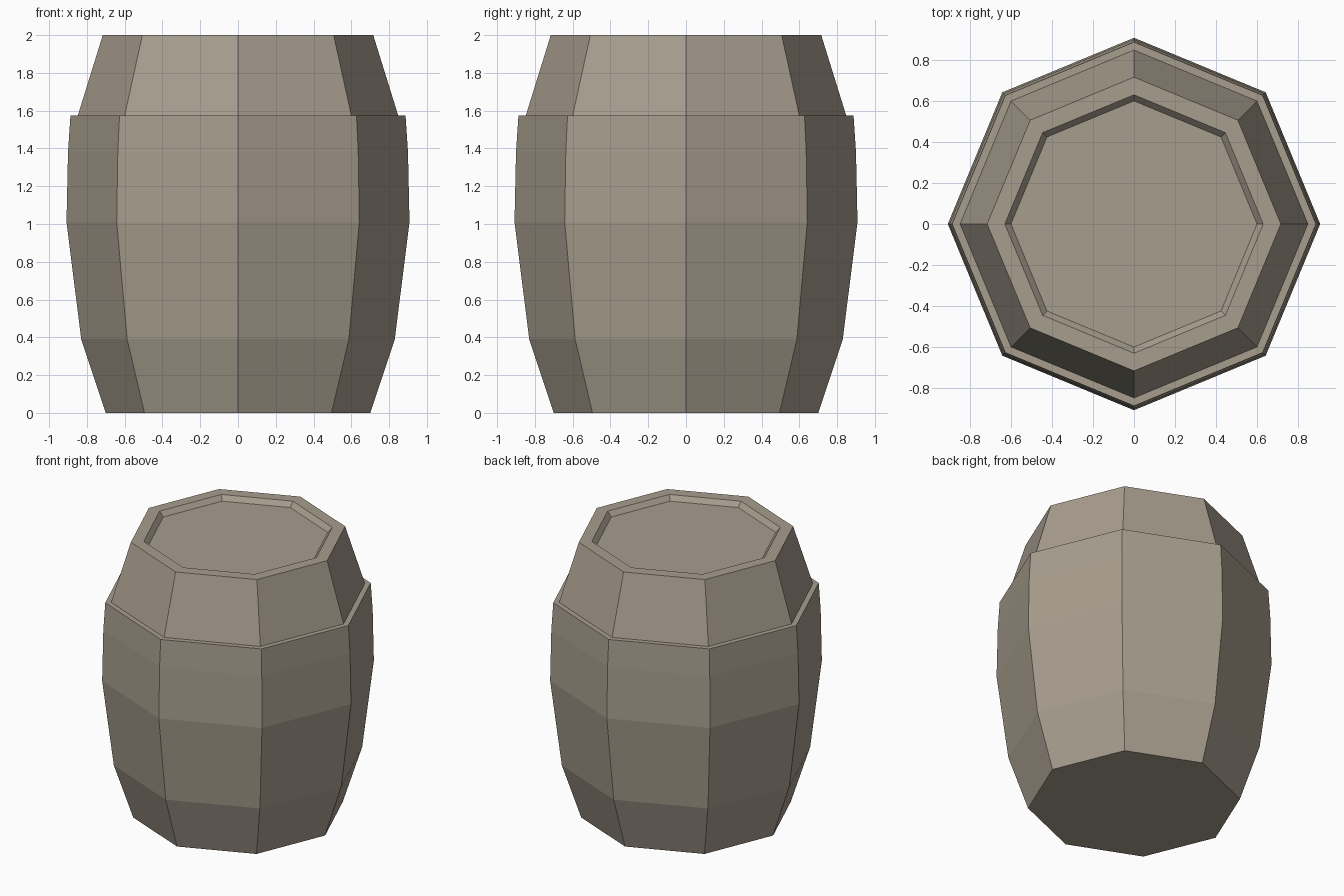
import bpy
import bmesh
from math import cos, sin, tau

if "Cube" in bpy.data.objects:
    bpy.data.objects.remove(bpy.data.objects["Cube"], do_unlink=True)

SIDES = 8

# One weathered wood colour
wood = bpy.data.materials.new("weathered_wood")
wood.use_nodes = True
colour = (0.39, 0.34, 0.27, 1)
wood.diffuse_color = colour
wood.node_tree.nodes["Principled BSDF"].inputs["Base Color"].default_value = colour


def lathe(name, profile):
    """Flat-sided turned solid from (radius, height) points, capped at both ends."""
    bm = bmesh.new()
    rings = [[bm.verts.new((r * cos(tau * i / SIDES), r * sin(tau * i / SIDES), z))
              for i in range(SIDES)] for r, z in profile]
    for low, high in zip(rings, rings[1:]):
        for i in range(SIDES):
            j = (i + 1) % SIDES
            bm.faces.new((low[i], low[j], high[j], high[i]))
    bm.faces.new(rings[0][::-1])
    bm.faces.new(rings[-1])
    bmesh.ops.recalc_face_normals(bm, faces=bm.faces)
    mesh = bpy.data.meshes.new(name)
    bm.to_mesh(mesh)
    bm.free()
    mesh.materials.append(wood)
    obj = bpy.data.objects.new(name, mesh)
    bpy.context.collection.objects.link(obj)
    return obj


# Bulging lower body, thin ledge, tapered shoulder, rim and sunken lid
body = [(0.70, 0), (0.83, 0.39), (0.908, 1.01), (0.90, 1.38), (0.887, 1.575)]
shoulder = [(0.848, 1.575), (0.716, 2.0)]
sunken_lid = [(0.63, 2.0), (0.60, 1.965)]
lathe("barrel", body + shoulder + sunken_lid)
